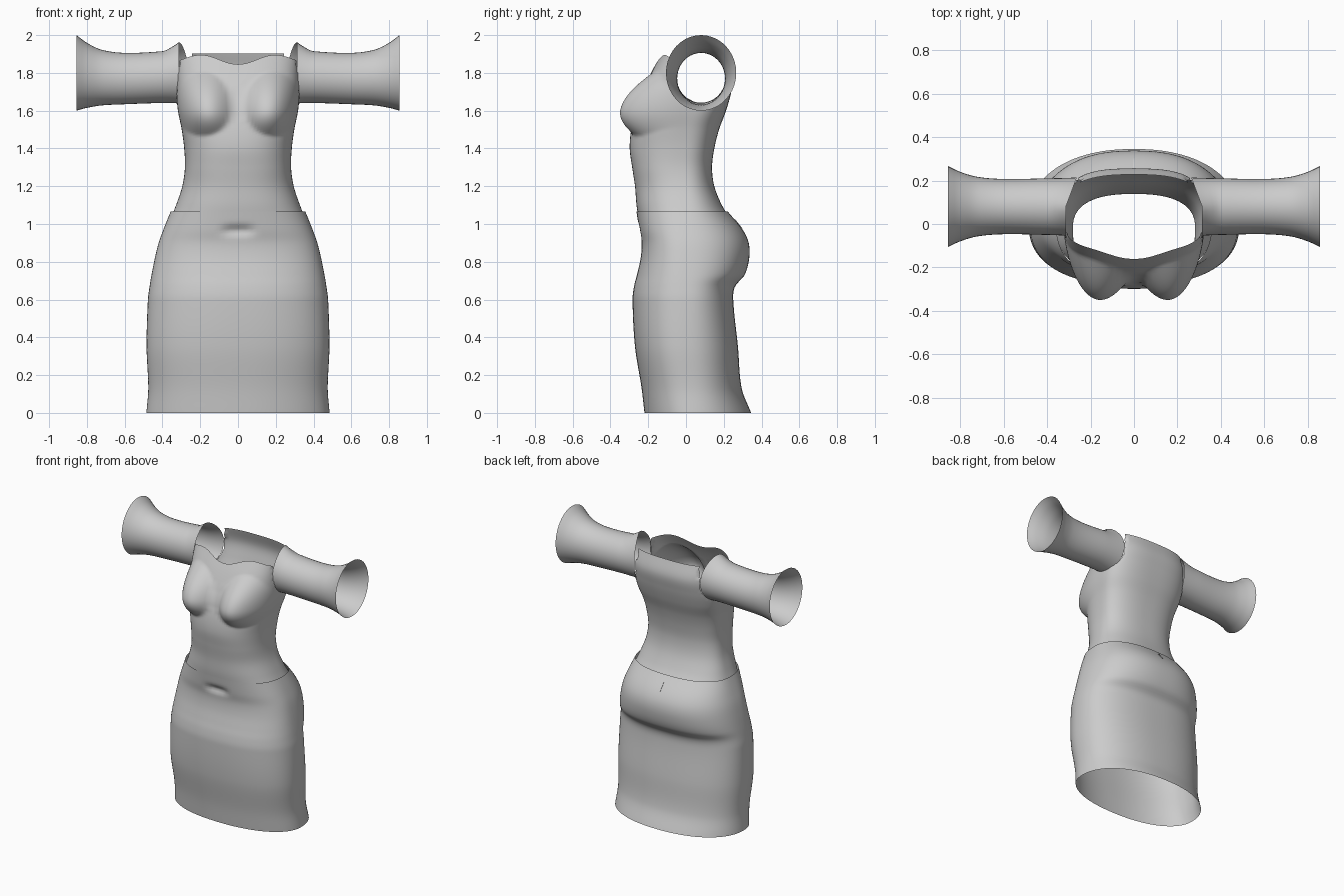
import bpy, bmesh, math

cube = bpy.data.objects.get("Cube")
if cube:
    bpy.data.objects.remove(cube)

grey = bpy.data.materials.new("grey_cloth")
grey.use_nodes = True
grey.diffuse_color = (0.6, 0.6, 0.6, 1)
grey.node_tree.nodes["Principled BSDF"].inputs["Base Color"].default_value = (0.6, 0.6, 0.6, 1)


def sample(rows, u):
    """Smoothly interpolate the table rows by their first column."""
    i = 0
    while i < len(rows) - 2 and u > rows[i + 1][0]:
        i += 1
    a, b = rows[i], rows[i + 1]
    p, q = rows[max(i - 1, 0)], rows[min(i + 2, len(rows) - 1)]
    h = b[0] - a[0]
    t = min(max((u - a[0]) / h, 0), 1)
    out = []
    for k in range(1, len(a)):
        m0 = (b[k] - p[k]) / (b[0] - p[0]) * h
        m1 = (q[k] - a[k]) / (q[0] - a[0]) * h
        out.append((2*t**3 - 3*t**2 + 1) * a[k] + (t**3 - 2*t**2 + t) * m0
                   + (3*t**2 - 2*t**3) * b[k] + (t**3 - t**2) * m1)
    return out


def power(v, n):
    return math.copysign(abs(v) ** (2 / n), v)


def section(rows, z, angle):
    """Point on the rounded body section at height z."""
    width, front, back, side, n = sample(rows, z)
    c, s = power(math.cos(angle), n), power(math.sin(angle), n)
    return width * c, side + s * (back - side if s > 0 else side - front)


def loft(point, rings, segments):
    """Open tube from point(t, angle)."""
    bm = bmesh.new()
    grid = [[bm.verts.new(point(i / rings, 2 * math.pi * j / segments))
             for j in range(segments)] for i in range(rings + 1)]
    for a, b in zip(grid, grid[1:]):
        for j in range(segments):
            k = (j + 1) % segments
            bm.faces.new((a[j], a[k], b[k], b[j]))
    return bm


def finish(name, bm, mirror=False):
    bm.normal_update()
    mesh = bpy.data.meshes.new(name)
    bm.to_mesh(mesh)
    bm.free()
    mesh.materials.append(grey)
    ob = bpy.data.objects.new(name, mesh)
    bpy.context.collection.objects.link(ob)
    bpy.ops.object.select_all(action='DESELECT')
    ob.select_set(True)
    bpy.context.view_layer.objects.active = ob
    bpy.ops.object.shade_smooth_by_angle(angle=math.radians(60))
    if mirror:
        ob.modifiers.new("Mirror", 'MIRROR')
    return ob


# Skirt: height, half width, front y, back y, side y, roundness
SKIRT = [(0, .485, -.22, .345, .03, 2.2), (.13, .475, -.235, .295, .02, 2.3),
         (.35, .484, -.27, .275, .0, 2.4), (.6, .477, -.283, .25, .0, 2.4),
         (.67, .468, -.275, .26, .0, 2.4), (.73, .458, -.26, .31, .0, 2.4),
         (.82, .44, -.24, .335, .0, 2.4), (.9, .42, -.235, .332, .0, 2.4),
         (.97, .395, -.248, .30, .0, 2.4), (1.065, .357, -.262, .222, .0, 2.4)]


def skirt_point(t, angle):
    z = 1.065 * t
    x, y = section(SKIRT, z, angle)
    if y < 0:  # small pressed fold below the waistband
        y += .022 * math.exp(-(x / .075) ** 4 - ((z - .965) / .025) ** 2)
    return x, y, z


finish("skirt", loft(skirt_point, 72, 96))

# Bodice
BODICE = [(1.02, .36, -.25, .24, .0, 2.4), (1.1, .328, -.262, .19, .0, 2.4),
          (1.2, .295, -.27, .15, -.01, 2.4), (1.3, .281, -.285, .138, -.02, 2.5),
          (1.4, .285, -.298, .15, -.01, 2.5), (1.5, .298, -.29, .175, .0, 2.6),
          (1.6, .318, -.265, .212, .03, 2.7), (1.7, .327, -.23, .24, .05, 2.8),
          (1.8, .33, -.185, .255, .06, 2.8), (1.91, .33, -.125, .225, .06, 2.6)]
ARM_Y, ARM_Z, ARM_RY, ARM_RZ = .08, 1.78, .13, .138


def bodice_point(t, angle):
    x, y = section(BODICE, 1.85, angle)
    blend = min(max(.5 - 1.5 * math.sin(angle), 0), 1)
    neckline = 1.87 - .025 * math.cos(math.pi * x / .2)
    top = 1.902 + blend * (neckline - 1.902)
    z = 1.02 + t * (top - 1.02)
    x, y = section(BODICE, z, angle)
    if math.sin(angle) < 0:  # rounded bust
        dz = z - 1.61
        r2 = ((abs(x) - .185) / .155) ** 2 + (dz / (.2 if dz > 0 else .145)) ** 2
        y -= .105 * max(0, 1 - r2) ** 1.15
    return x, y, z


bm = loft(bodice_point, 72, 120)


def arm_radius(co):
    return math.hypot((co.y - ARM_Y) / ARM_RY, (co.z - ARM_Z) / ARM_RZ)


# Armholes: open the sides, then round the cut edge
holes = []
for f in bm.faces:
    c = f.calc_center_median()
    above = c.z > ARM_Z and abs(c.y - ARM_Y) < ARM_RY
    if abs(c.x) > .24 and (arm_radius(c) < 1 or above):
        holes.append(f)
edge = {v for f in holes for v in f.verts}
bmesh.ops.delete(bm, geom=holes, context='FACES')
for v in edge:
    if v.is_valid and v.link_faces:
        r = arm_radius(v.co)
        if .85 < r < 1.15:
            v.co.y = ARM_Y + (v.co.y - ARM_Y) / r
            v.co.z = ARM_Z + (v.co.z - ARM_Z) / r
finish("bodice", bm)

# Sleeves: x, y centre, y radius, z centre, z radius
SLEEVE = [(.325, .08, .134, 1.79, .152), (.35, .08, .132, 1.785, .145),
          (.4, .08, .13, 1.778, .137), (.6, .08, .127, 1.77, .136),
          (.72, .08, .137, 1.775, .147), (.8, .08, .16, 1.787, .172),
          (.855, .08, .186, 1.8, .2)]


def sleeve_point(t, angle):
    x = .325 + .53 * t
    yc, ry, zc, rz = sample(SLEEVE, x)
    c, s = math.cos(angle), math.sin(angle)
    # the inner rim follows the shoulder blade and rises to a peak on top
    x -= max(0, 1 - t * 6) * (.05 * max(0, c) + .012)
    z = zc + rz * s + .02 * max(0, s) ** 6 * max(0, 1 - t * 8)
    return x, yc + ry * c, z


finish("sleeve", loft(sleeve_point, 36, 40), mirror=True)

# Zip slit at the back of the waist
bm = bmesh.new()
bmesh.ops.create_cube(bm, size=1)
for v in bm.verts:
    z = 1.0 + v.co.z * .05
    v.co = (v.co.x * .008, section(SKIRT, z, math.pi / 2)[1] + v.co.y * .008, z)
finish("zip_tab", bm)
